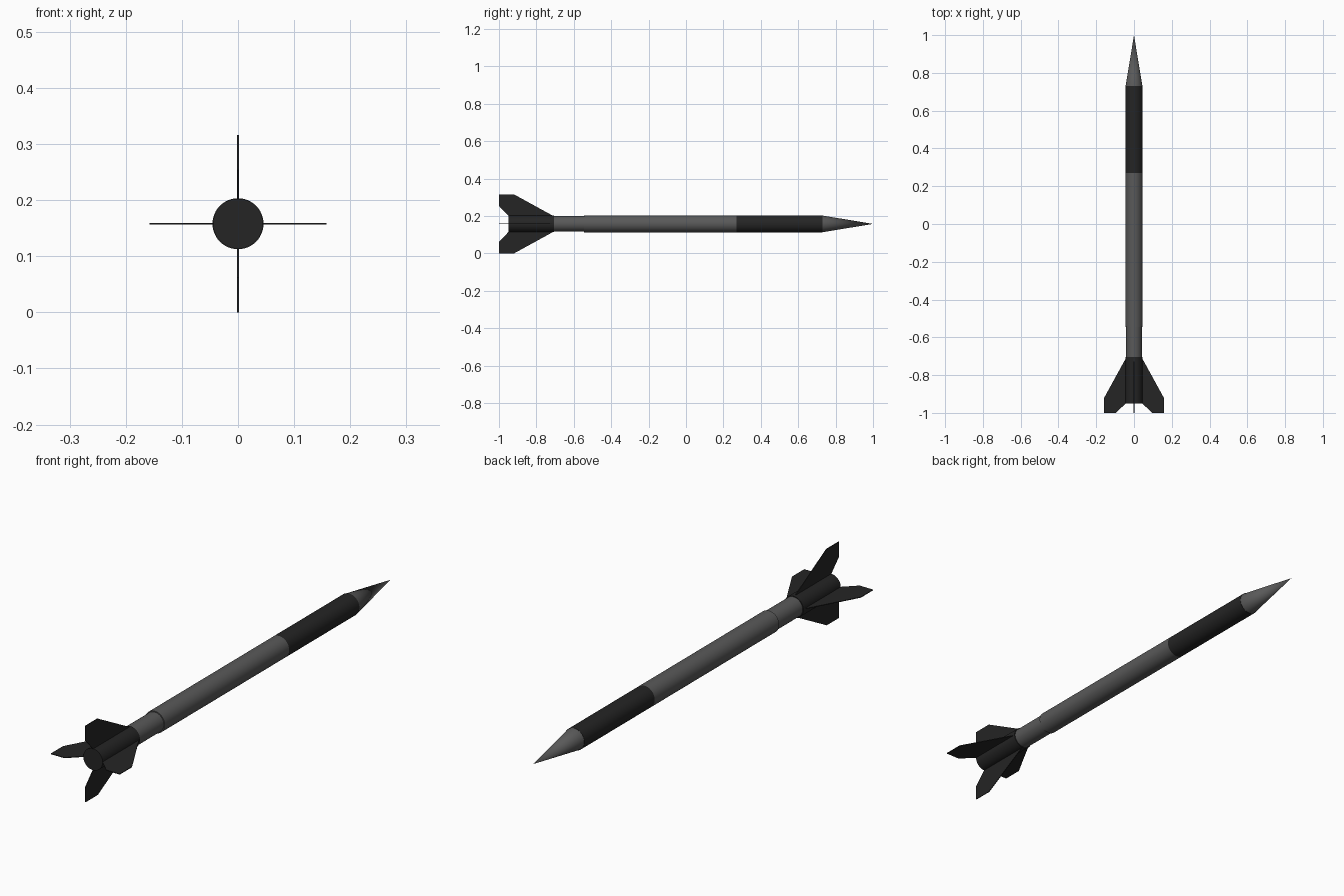
import bpy, bmesh, math
from mathutils import Matrix

if "Cube" in bpy.data.objects:
    bpy.data.objects.remove(bpy.data.objects["Cube"])

AXIS_Z = 0.158
SIDES = 48


def material(name, v):
    m = bpy.data.materials.new(name)
    m.diffuse_color = (v, v, v, 1)
    m.use_nodes = True
    m.node_tree.nodes["Principled BSDF"].inputs["Base Color"].default_value = m.diffuse_color
    return m


black = material("black_paint", 0.018)
grey = material("grey_paint", 0.1)


def make_object(name, bm, mat, smooth):
    bmesh.ops.recalc_face_normals(bm, faces=bm.faces)
    mesh = bpy.data.meshes.new(name)
    bm.to_mesh(mesh)
    bm.free()
    mesh.materials.append(mat)
    ob = bpy.data.objects.new(name, mesh)
    bpy.context.collection.objects.link(ob)
    ob.location.z = AXIS_Z
    if smooth:
        bpy.ops.object.select_all(action='DESELECT')
        ob.select_set(True)
        bpy.context.view_layer.objects.active = ob
        bpy.ops.object.shade_smooth_by_angle(angle=math.radians(30))
    return ob


def section(name, y0, y1, r0, r1, mat):
    """Capped round section along y, from tail end y0 to nose end y1."""
    bm = bmesh.new()
    bmesh.ops.create_cone(bm, cap_ends=True, segments=SIDES,
                          radius1=r0, radius2=r1, depth=y1 - y0)
    bmesh.ops.rotate(bm, verts=bm.verts, matrix=Matrix.Rotation(-math.pi / 2, 3, 'X'))
    bmesh.ops.translate(bm, verts=bm.verts, vec=(0, (y0 + y1) / 2, 0))
    bmesh.ops.remove_doubles(bm, verts=bm.verts, dist=1e-5)
    return make_object(name, bm, mat, True)


# Round body, tail to nose
section("tail_can", -0.95, -0.705, 0.0445, 0.0445, black)
section("tail_neck", -0.705, -0.545, 0.0415, 0.0415, grey)
section("main_body", -0.545, 0.27, 0.0455, 0.0455, grey)
section("front_body", 0.27, 0.73, 0.0455, 0.0455, black)
section("nose_cone", 0.73, 1.0, 0.0445, 0.0, grey)

# Four thin swept fins: (y, radius) outline
FIN = [(-0.705, 0.04), (-0.92, 0.158), (-1.0, 0.158),
       (-1.0, 0.096), (-0.95, 0.044), (-0.95, 0.03), (-0.705, 0.03)]
THICK = 0.003
for i in range(4):
    bm = bmesh.new()
    face = bm.faces.new([bm.verts.new((-THICK / 2, y, r)) for y, r in FIN])
    ext = bmesh.ops.extrude_face_region(bm, geom=[face], use_keep_orig=True)
    moved = [g for g in ext["geom"] if isinstance(g, bmesh.types.BMVert)]
    bmesh.ops.translate(bm, verts=moved, vec=(THICK, 0, 0))
    bmesh.ops.rotate(bm, verts=bm.verts, matrix=Matrix.Rotation(i * math.pi / 2, 3, 'Y'))
    make_object(f"fin_{i + 1}", bm, black, False)
